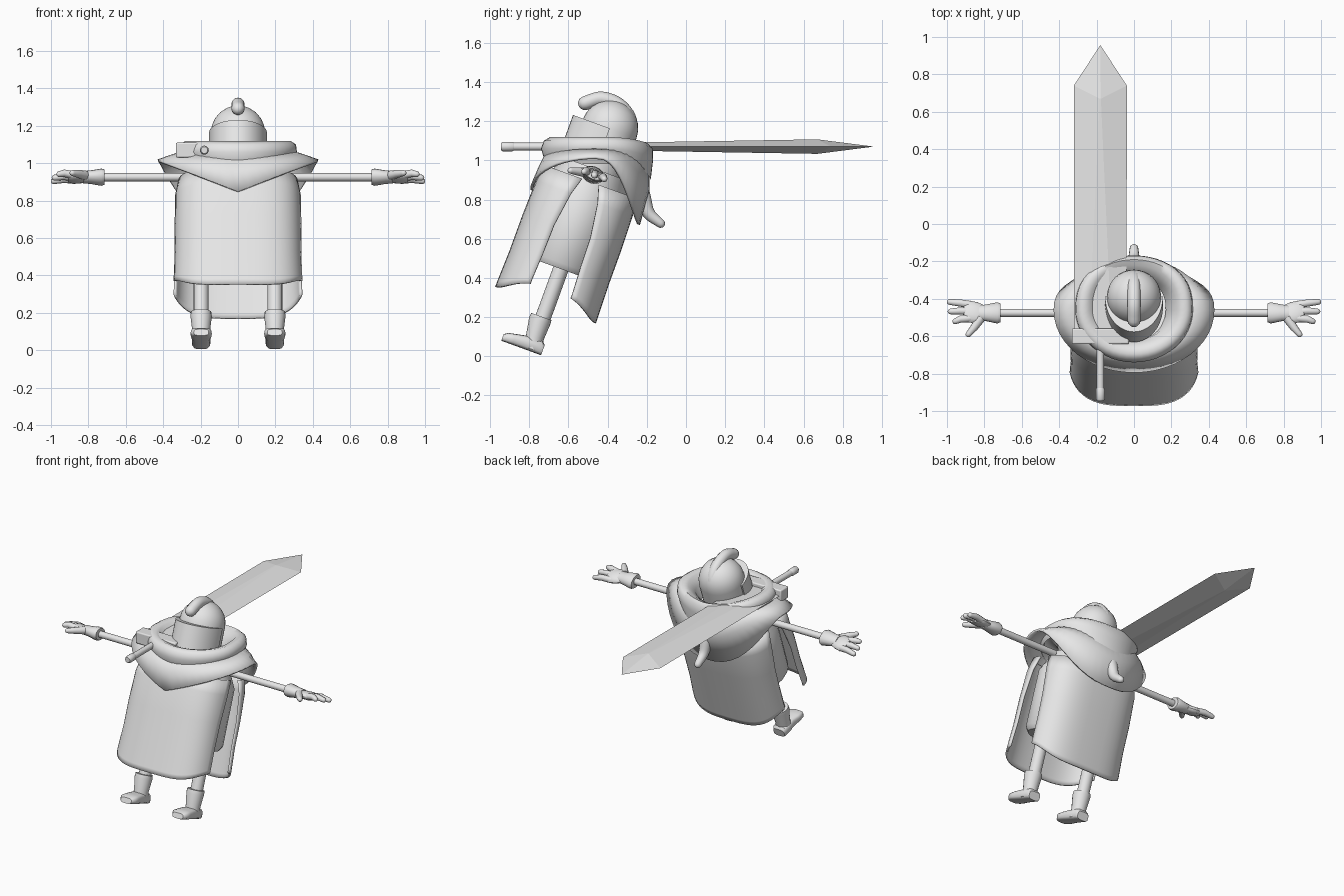
import bpy, bmesh, math
from math import sin, cos, pi, radians
from mathutils import Matrix, Vector

if "Cube" in bpy.data.objects:
    bpy.data.objects.remove(bpy.data.objects["Cube"], do_unlink=True)

grey = bpy.data.materials.new("plain_grey")
grey.use_nodes = True
grey.diffuse_color = (0.8, 0.8, 0.8, 1)
grey.node_tree.nodes["Principled BSDF"].inputs["Base Color"].default_value = (0.8, 0.8, 0.8, 1)

WORLD = Matrix.Identity(4)
# The figure leans back; LEAN maps body space (origin on the body axis) to the world
LEAN = Matrix.Rotation(radians(-20), 4, 'X') @ Matrix.Translation((0, -0.763, 0))


def finish(name, bm, space=WORLD, angle=40, thick=0, bevel=0):
    bm.transform(space)
    bmesh.ops.recalc_face_normals(bm, faces=bm.faces)
    mesh = bpy.data.meshes.new(name)
    bm.to_mesh(mesh)
    bm.free()
    ob = bpy.data.objects.new(name, mesh)
    bpy.context.collection.objects.link(ob)
    mesh.materials.append(grey)
    bpy.ops.object.select_all(action='DESELECT')
    ob.select_set(True)
    bpy.context.view_layer.objects.active = ob
    bpy.ops.object.shade_smooth_by_angle(angle=radians(angle))
    if thick:
        mod = ob.modifiers.new("thickness", 'SOLIDIFY')
        mod.thickness = thick
    if bevel:
        mod = ob.modifiers.new("soft_edges", 'BEVEL')
        mod.width = bevel
        mod.segments = 3
    return ob


def loft(name, rings, space=WORLD, closed=True, cap=True, **opts):
    """Skin a list of equally long point rings."""
    bm = bmesh.new()
    rows = [[bm.verts.new(p) for p in ring] for ring in rings]
    n = len(rows[0])
    for a, b in zip(rows, rows[1:]):
        for i in range(n if closed else n - 1):
            j = (i + 1) % n
            bm.faces.new((a[i], a[j], b[j], b[i]))
    if cap:
        bm.faces.new(rows[0])
        bm.faces.new(rows[-1])
    return finish(name, bm, space, **opts)


def tube(name, path, radii, space=WORLD, sides=12, flat=1.0, rounded=False):
    """Tapered tube along a path, optionally with a rounded far end."""
    pts = [Vector(p) for p in path]
    radii = list(radii)
    if rounded:
        out, r = (pts[-1] - pts[-2]).normalized(), radii[-1]
        end = pts[-1]
        for a in (30, 60, 80):
            pts.append(end + out * r * sin(radians(a)))
            radii.append(r * cos(radians(a)))
    rings = []
    for i, p in enumerate(pts):
        t = pts[min(i + 1, len(pts) - 1)] - pts[max(i - 1, 0)]
        side = t.cross(Vector((0, 0, 1))) if abs(t.normalized().z) < 0.95 else Vector((1, 0, 0))
        if abs(t.x) < 1e-6:
            side = Vector((1, 0, 0))
        side.normalize()
        up = side.cross(t).normalized()
        rings.append([p + radii[i] * (side * cos(k * 2 * pi / sides) + up * flat * sin(k * 2 * pi / sides))
                      for k in range(sides)])
    return loft(name, rings, space)


def smooth_path(points, steps=5):
    """Catmull-Rom interpolation of a few guide points."""
    p = [Vector(q) for q in points]
    p = [2 * p[0] - p[1]] + p + [2 * p[-1] - p[-2]]
    out = []
    for a, b, c, d in zip(p, p[1:], p[2:], p[3:]):
        for s in range(steps):
            t = s / steps
            out.append(0.5 * (2 * b + (c - a) * t + (2 * a - 5 * b + 4 * c - d) * t * t
                              + (3 * b - a - 3 * c + d) * t ** 3))
    return out + [p[-2]]


def oval(rx, ry, h, n=32):
    return [(rx * sin(k * 2 * pi / n), -ry * cos(k * 2 * pi / n), h) for k in range(n)]


# Torso, hidden under the tabard
loft("torso", [oval(.28, .2, .2), oval(.3, .22, .23), oval(.3, .22, .6), oval(.22, .18, .74)], LEAN)


# Tabard panels: squarish arcs, open at the sides, with rounded hems
def panel(name, facing):
    rings = []
    for h, scale, edge in ((0, 1.02, .11), (.03, 1.02, .11), (.2, 1, .105), (.4, 1, .1),
                           (.58, .98, .075), (.67, .93, .05)):
        ring = []
        a0 = math.asin((edge / .27) ** 1.5)
        for k in range(25):
            a = a0 + (pi - 2 * a0) * k / 24
            x = .345 * scale * math.copysign(abs(cos(a)) ** (2 / 3), cos(a))
            y = .268 * scale * sin(a) ** (2 / 3)
            hem = .085 * abs(cos(a)) ** 3 * max(0, 1 - h / .4)
            ring.append((x, facing * y, h + hem))
        rings.append(ring)
    loft(name, rings, LEAN, closed=False, cap=False, thick=.012)


panel("tabard_front", -1)
panel("tabard_back", 1)


# Cowl and mantle: rings given by half width, front/back y and front/side/back height
def draped(rx, yf, yb, zf, zs, zb, pf=1.5, pb=1.5, n=48):
    ring, yc = [], -.46
    for k in range(n):
        a = k * 2 * pi / n
        s, c = abs(sin(a)), cos(a)
        if c > 0:
            y, z = yc + (yf - yc) * c, zf + (zs - zf) * s ** pf
        else:
            y, z = yc + (yb - yc) * (-c) ** .8, zb + (zs - zb) * s ** pb
        ring.append((rx * sin(a), y, z))
    return ring


loft("cowl", [draped(.17, -.62, -.29, .98, .98, .98), draped(.2, -.62, -.27, 1.05, 1.06, 1.04),
              draped(.24, -.655, -.22, 1.1, 1.11, 1.07), draped(.28, -.695, -.19, 1.118, 1.12, 1.082),
              draped(.31, -.725, -.17, 1.1, 1.1, 1.06), draped(.315, -.74, -.168, 1.06, 1.06, 1.0),
              draped(.29, -.725, -.18, 1.01, 1.02, .9)], cap=False, angle=60)
loft("mantle", [draped(.28, -.71, -.185, 1.05, 1.07, .98), draped(.36, -.755, -.185, .96, 1.045, .85, 1.2, 2),
                draped(.43, -.795, -.235, .85, 1.02, .67, 1, 2.5)], cap=False, thick=.014, angle=60)

# Hanging point of the hood
tube("hood_tail", smooth_path([(0, -.25, .9), (0, -.22, .81), (0, -.19, .73), (0, -.13, .678)]),
     [.05 - .0018 * i for i in range(16)], rounded=True)

# Helmet: domed shell, projecting visor and a crest
dome = [oval(.145, .145, .7), oval(.145, .145, .96)]
dome += [oval(.145 * cos(radians(a)), .145 * cos(radians(a)), .96 + .145 * sin(radians(a)))
         for a in (15, 30, 45, 60, 75, 87)]
loft("helmet", dome, LEAN)
loft("visor", [[(.155 * cos(k * pi / 20), -.2 * sin(k * pi / 20), h) for k in range(21)]
               for h in (.8, .96)], LEAN)
crest = smooth_path([(0, -.515, 1.292), (0, -.43, 1.315), (0, -.34, 1.28), (0, -.285, 1.2), (0, -.295, 1.1)])
tube("helmet_crest", crest[::-1], [.036] * len(crest), rounded=True)

# Limbs, built once for each side
for side, label in ((1, "left"), (-1, "right")):
    flip = LEAN @ Matrix.Scale(side, 4, (1, 0, 0))
    x = .197
    tube(label + "_leg", [(x, .01, -.15), (x, .01, .3)], [.04, .04], flip, 16)
    tube(label + "_boot_shaft", [(x, .01, -.235), (x, .005, -.17), (x, 0, -.085), (x, 0, -.062)],
         [.05, .047, .057, .055], flip, 16)
    # Foot sections run from heel to toe: y, half width, height
    foot = []
    for y, w, top in ((.066, .042, .055), (.05, .05, .07), (-.04, .05, .068), (-.09, .057, .058),
                      (-.13, .056, .05), (-.15, .04, .036)):
        foot.append([(x + w * math.copysign(abs(cos(a)) ** .6, cos(a)),
                      y, -.248 + top * (.5 + .5 * math.copysign(abs(sin(a)) ** .6, sin(a))))
                     for a in [k * pi / 8 for k in range(16)]])
    loft(label + "_boot_foot", foot, flip)

    # Arm, flared cuff, palm, three fingers and a thumb
    z = .707
    tube(label + "_arm", [(.25, 0, z), (.75, 0, z)], [.022, .022], flip, 16)
    tube(label + "_glove_cuff", [(.715, 0, z), (.73, 0, z), (.79, 0, z), (.83, 0, z)],
         [.052, .059, .046, .042], flip, 16, .75)
    tube(label + "_palm", [(.8, 0, z), (.84, 0, z), (.885, .008, z), (.91, .008, z)],
         [.042, .06, .062, .045], flip, 16, .45)
    for i, (y0, y1, tip) in enumerate(((.045, .062, .985), (.008, .008, .98), (-.03, -.048, .955))):
        tube(f"{label}_finger_{i + 1}", [(.87, y0, z), (.93, (y0 + y1) / 2, z + .008), (tip, y1, z)],
             [.021, .02, .016], flip, 10, rounded=True)
    tube(label + "_thumb", [(.82, -.03, z), (.855, -.08, z - .01), (.885, -.115, z - .018)],
         [.026, .021, .016], flip, 10, rounded=True)

# Great sword lying level through the cowl
sx, sz = -.18, 1.07


def blade_section(edge_y, ridge_y, half, flat, t):
    return [(sx - half, edge_y, sz), (sx - flat, ridge_y, sz + t), (sx + flat, ridge_y, sz + t),
            (sx + half, edge_y, sz), (sx + flat, ridge_y, sz - t), (sx - flat, ridge_y, sz - t)]


loft("sword_blade", [blade_section(-.58, -.58, .14, .06, .016), blade_section(.74, .67, .142, .003, .037),
                     blade_section(.955, .955, .001, .0005, .0005)], angle=5)
bm = bmesh.new()
bmesh.ops.create_cube(bm, size=1, matrix=Matrix.Translation((sx, -.6, sz)) @ Matrix.Diagonal((.305, .085, .08, 1)))
finish("sword_guard", bm, bevel=.008)
tube("sword_grip", [(sx, -.6, sz), (sx, -.9, sz)], [.02, .02], sides=16)
tube("sword_pommel", [(sx, -.875, sz), (sx, -.885, sz), (sx, -.935, sz), (sx, -.945, sz)],
     [.019, .024, .024, .018], sides=16)
